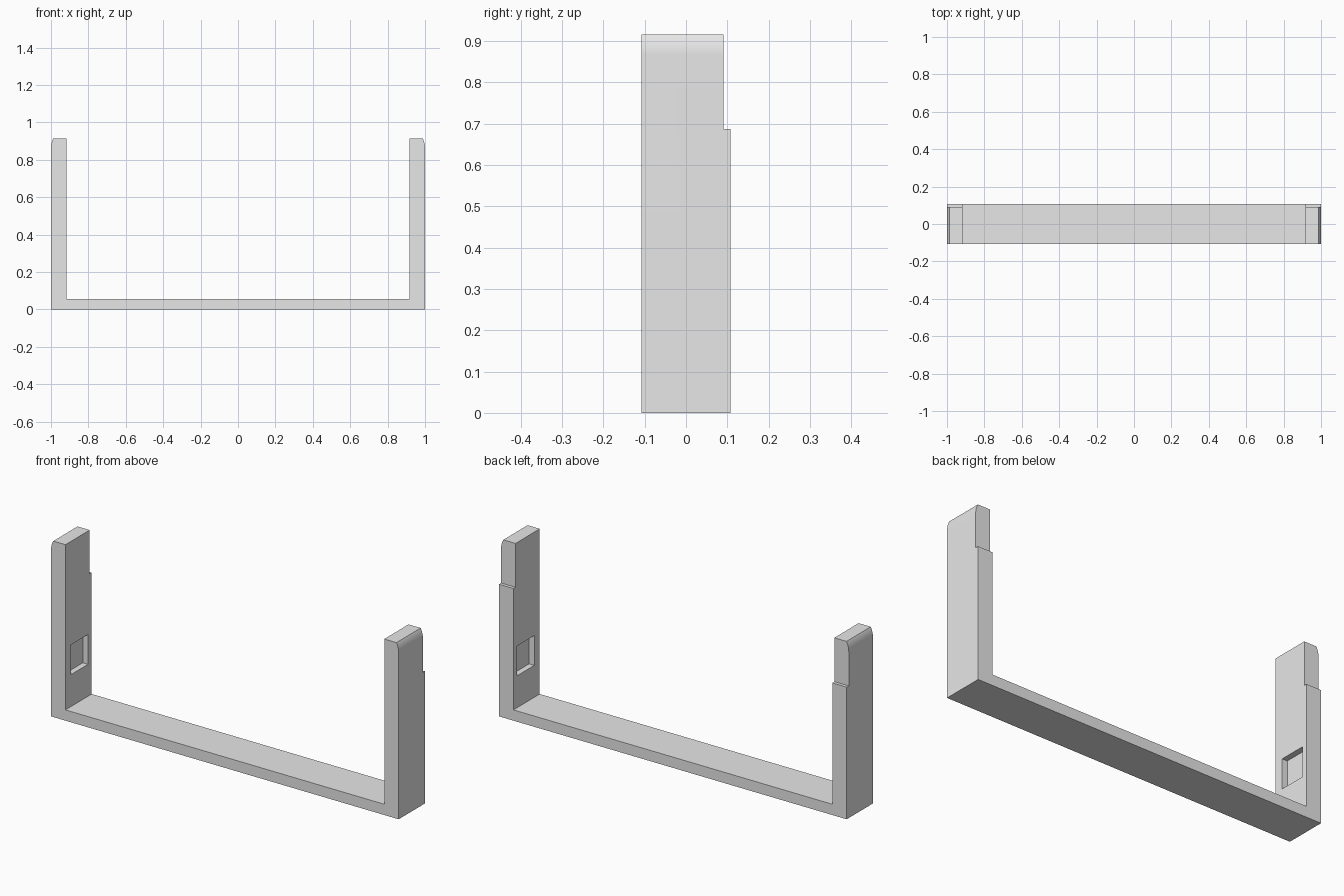
import bpy, bmesh, math

if "Cube" in bpy.data.objects:
    bpy.data.objects.remove(bpy.data.objects["Cube"])

HALF_X, HALF_Y, HEIGHT = 1.0, 0.108, 0.915
INNER_X, FLOOR_Z = 0.917, 0.056      # inner faces of the uprights, top of the base bar
STEP_Y, STEP_Z = 0.091, 0.687        # notch at the upper back of each upright
ROUND_R, ROUND_ANGLE, ROUND_STEPS = 0.103, math.radians(29), 8

grey = bpy.data.materials.new("plain grey")
grey.diffuse_color = (0.8, 0.8, 0.8, 1)
grey.use_nodes = True
grey.node_tree.nodes["Principled BSDF"].inputs["Base Color"].default_value = grey.diffuse_color


def new_object(name, bm):
    bmesh.ops.recalc_face_normals(bm, faces=bm.faces)
    mesh = bpy.data.meshes.new(name)
    bm.to_mesh(mesh)
    bm.free()
    mesh.materials.append(grey)
    obj = bpy.data.objects.new(name, mesh)
    bpy.context.collection.objects.link(obj)
    return obj


def box(name, lo, hi):
    bm = bmesh.new()
    bmesh.ops.create_cube(bm, size=1)
    for v in bm.verts:
        v.co = [(a + b) / 2 + c * (b - a) for a, b, c in zip(lo, hi, v.co)]
    return new_object(name, bm)


# U-shaped profile: right half from the base up, with a softly curved outer top
right = [(HALF_X, 0)]
z0 = HEIGHT - ROUND_R * math.sin(ROUND_ANGLE)
for i in range(ROUND_STEPS + 1):
    a = ROUND_ANGLE * i / ROUND_STEPS
    right.append((HALF_X - ROUND_R * (1 - math.cos(a)), z0 + ROUND_R * math.sin(a)))
right += [(INNER_X, HEIGHT), (INNER_X, FLOOR_Z)]
profile = right + [(-x, z) for x, z in reversed(right)]

# bracket: profile extruded from front to back
bm = bmesh.new()
face = bm.faces.new([bm.verts.new((x, -HALF_Y, z)) for x, z in profile])
ext = bmesh.ops.extrude_face_region(bm, geom=[face])
moved = [g for g in ext["geom"] if isinstance(g, bmesh.types.BMVert)]
bmesh.ops.translate(bm, verts=moved, vec=(0, 2 * HALF_Y, 0))
bracket = new_object("bracket", bm)

# cutters: back notch across both uprights, and a latch pocket in each inner face
cutters = [
    box("notch_cutter", (-1.2, STEP_Y, STEP_Z), (1.2, 0.3, 1.2)),
    box("pocket_cutter", (-INNER_X - 0.03, -0.063, 0.222), (INNER_X + 0.03, 0.078, 0.377)),
]
bpy.context.view_layer.objects.active = bracket
for cutter in cutters:
    mod = bracket.modifiers.new(cutter.name, "BOOLEAN")
    mod.operation = "DIFFERENCE"
    mod.solver = "EXACT"
    mod.object = cutter
    bpy.ops.object.modifier_apply(modifier=mod.name)
    bpy.data.objects.remove(cutter)

# smooth only the curved tops
bpy.ops.object.select_all(action="DESELECT")
bracket.select_set(True)
bpy.ops.object.shade_smooth_by_angle(angle=math.radians(20))
